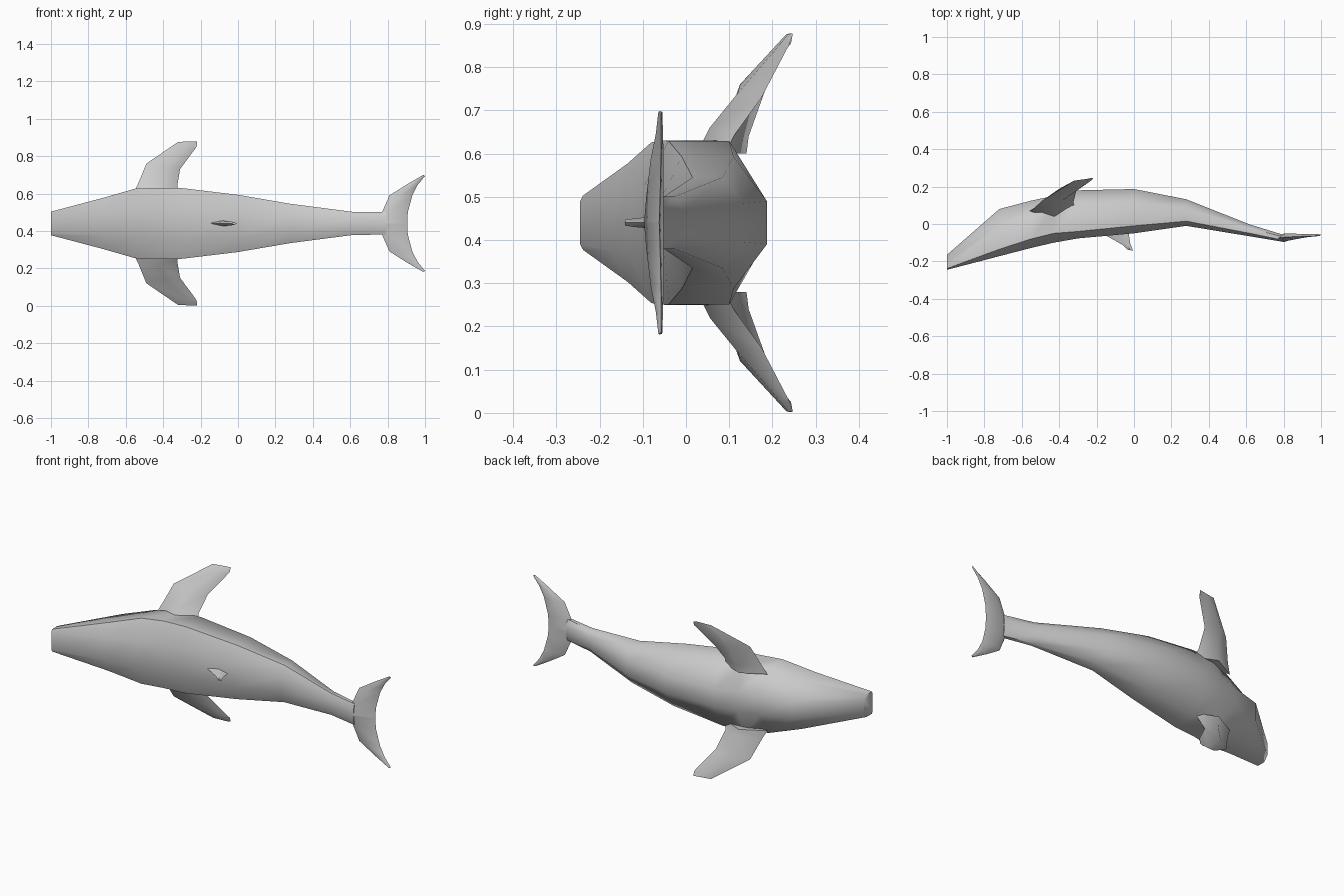
import bpy, bmesh, math

CZ = 0.44  # height of the symmetry plane


def loft(name, rings, mirror=False, angle=50):
    """Skin a list of equal-length closed rings and cap both ends."""
    bm = bmesh.new()
    sides = [1, -1] if mirror else [1]
    for s in sides:
        vr = [[bm.verts.new((x, y, CZ + s * z)) for x, y, z in r] for r in rings]
        n = len(vr[0])
        for a, b in zip(vr, vr[1:]):
            for i in range(n):
                j = (i + 1) % n
                bm.faces.new((a[i], a[j], b[j], b[i]))
        bm.faces.new(vr[0])
        bm.faces.new(vr[-1])
    bmesh.ops.recalc_face_normals(bm, faces=bm.faces)
    me = bpy.data.meshes.new(name)
    bm.to_mesh(me)
    bm.free()
    ob = bpy.data.objects.new(name, me)
    bpy.context.collection.objects.link(ob)
    bpy.ops.object.select_all(action='DESELECT')
    ob.select_set(True)
    bpy.context.view_layer.objects.active = ob
    bpy.ops.object.shade_smooth_by_angle(angle=math.radians(angle))
    return ob


# Body: x, back y, back half width, upper side y, half width, lower side y, belly y, belly half width
stations = [
    (-1.00, -.245, .050, -.238, .063, -.190, -.165, .035),
    (-0.72, -.172, .065, -.135, .137, -.010, .080, .050),
    (-0.55, -.128, .075, -.080, .186, .040, .125, .055),
    (-0.43, -.100, .080, -.050, .190, .090, .150, .055),
    (-0.30, -.077, .080, -.040, .189, .100, .180, .050),
    (0.00, -.050, .070, -.010, .153, .110, .187, .050),
    (0.28, -.010, .050, .015, .105, .085, .132, .045),
    (0.62, -.066, .030, -.050, .061, -.025, -.003, .030),
    (0.79, -.094, .030, -.085, .060, -.066, -.055, .030),
]
body = []
for x, yb, hb, y1, w, y2, yt, ht in stations:
    half = [(yb, hb), (y1, w), (y2, w), (yt, ht)]
    body.append([(x, y, z) for y, z in half] + [(x, y, -z) for y, z in reversed(half)])
loft("body", body, angle=60)


def blade(lead, back, trail, belly):
    return [lead, back, trail, belly]


# Flippers, root to tip, heights measured from the symmetry plane
loft("flippers", [
    blade((-.56, .07, .16), (-.43, .03, .17), (-.31, .09, .16), (-.43, .14, .16)),
    blade((-.535, .085, .21), (-.42, .055, .22), (-.325, .11, .20), (-.42, .145, .20)),
    blade((-.49, .125, .32), (-.39, .12, .30), (-.31, .175, .29), (-.40, .188, .32)),
    blade((-.32, .232, .436), (-.27, .215, .41), (-.225, .235, .405), (-.28, .235, .425)),
    blade((-.26, .240, .438), (-.24, .236, .436), (-.22, .243, .415), (-.22, .247, .438)),
], mirror=True, angle=60)

# Tail flukes
loft("flukes", [
    blade((.75, -.075, .0), (.80, -.097, .0), (.905, -.062, .0), (.80, -.052, .0)),
    blade((.77, -.075, .06), (.81, -.092, .06), (.908, -.060, .06), (.81, -.052, .06)),
    blade((.81, -.070, .15), (.86, -.082, .145), (.932, -.058, .15), (.86, -.052, .145)),
    blade((.905, -.065, .21), (.93, -.070, .205), (.96, -.058, .205), (.93, -.053, .205)),
    blade((.99, -.062, .259), (.993, -.064, .256), (1.0, -.058, .254), (.995, -.055, .257)),
], mirror=True, angle=60)

# Dorsal fin
loft("dorsal_fin", [
    blade((-.18, -.045, 0), (-.09, -.045, .016), (-.03, -.04, 0), (-.09, -.045, -.016)),
    blade((-.06, -.112, 0), (-.04, -.11, .011), (-.02, -.105, 0), (-.04, -.11, -.011)),
    blade((-.035, -.137, 0), (-.02, -.14, .007), (-.005, -.142, 0), (-.02, -.14, -.007)),
], angle=60)
